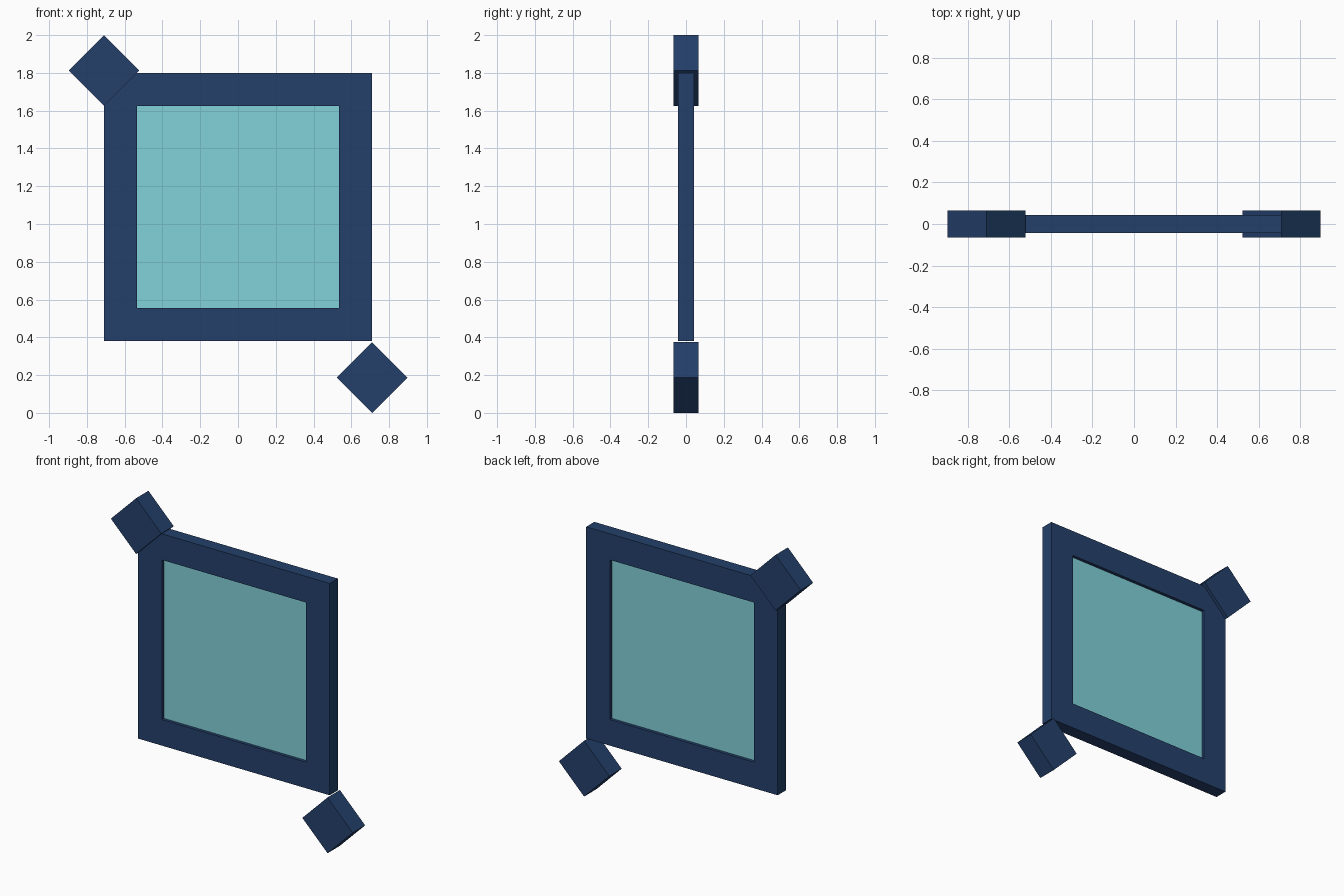
import bpy, bmesh, math
from mathutils import Matrix

if "Cube" in bpy.data.objects:
    bpy.data.objects.remove(bpy.data.objects["Cube"])


def material(name, srgb):
    m = bpy.data.materials.new(name)
    lin = [((c / 255 + 0.055) / 1.055) ** 2.4 if c > 10 else c / 255 / 12.92 for c in srgb]
    m.diffuse_color = (*lin, 1)
    m.use_nodes = True
    m.node_tree.nodes["Principled BSDF"].inputs["Base Color"].default_value = m.diffuse_color
    return m


navy = material("navy", (36, 64, 107))
aqua = material("pale aqua", (130, 210, 219))


def finish(name, bm, mat):
    bmesh.ops.recalc_face_normals(bm, faces=bm.faces)
    me = bpy.data.meshes.new(name)
    bm.to_mesh(me)
    bm.free()
    me.materials.append(mat)
    ob = bpy.data.objects.new(name, me)
    bpy.context.collection.objects.link(ob)
    return ob


def block(name, x, z, width, depth, mat, turn=0):
    """Square block facing the front, turned about the y axis."""
    bm = bmesh.new()
    bmesh.ops.create_cube(bm, size=1)
    bm.transform(Matrix.Translation((x, 0, z))
                 @ Matrix.Rotation(math.radians(turn), 4, 'Y')
                 @ Matrix.Diagonal((width, depth, width, 1)))
    return finish(name, bm, mat)


MID = 1.09               # height of the panel centre
OUTER, INNER = 0.71, 0.535
HALF = 0.043             # half thickness of the frame

# Square frame: four mitred sides around an open middle
bm = bmesh.new()
rings = []
for r, y in ((OUTER, -HALF), (INNER, -HALF), (INNER, HALF), (OUTER, HALF)):
    rings.append([bm.verts.new((sx * r, y, MID + sz * r))
                  for sx, sz in ((-1, -1), (1, -1), (1, 1), (-1, 1))])
for k in range(4):
    a, b = rings[k], rings[(k + 1) % 4]
    for i in range(4):
        j = (i + 1) % 4
        bm.faces.new((a[i], a[j], b[j], b[i]))
finish("frame", bm, navy)

# Recessed pane
block("pane", 0, MID, 2 * INNER, 0.044, aqua)

# Diamond blocks on opposite corners
SIDE = 0.187 * math.sqrt(2)
block("upper_corner_block", -0.71, 1.813, SIDE, 0.131, navy, 45)
block("lower_corner_block", 0.71, 0.187, SIDE, 0.131, navy, 45)
